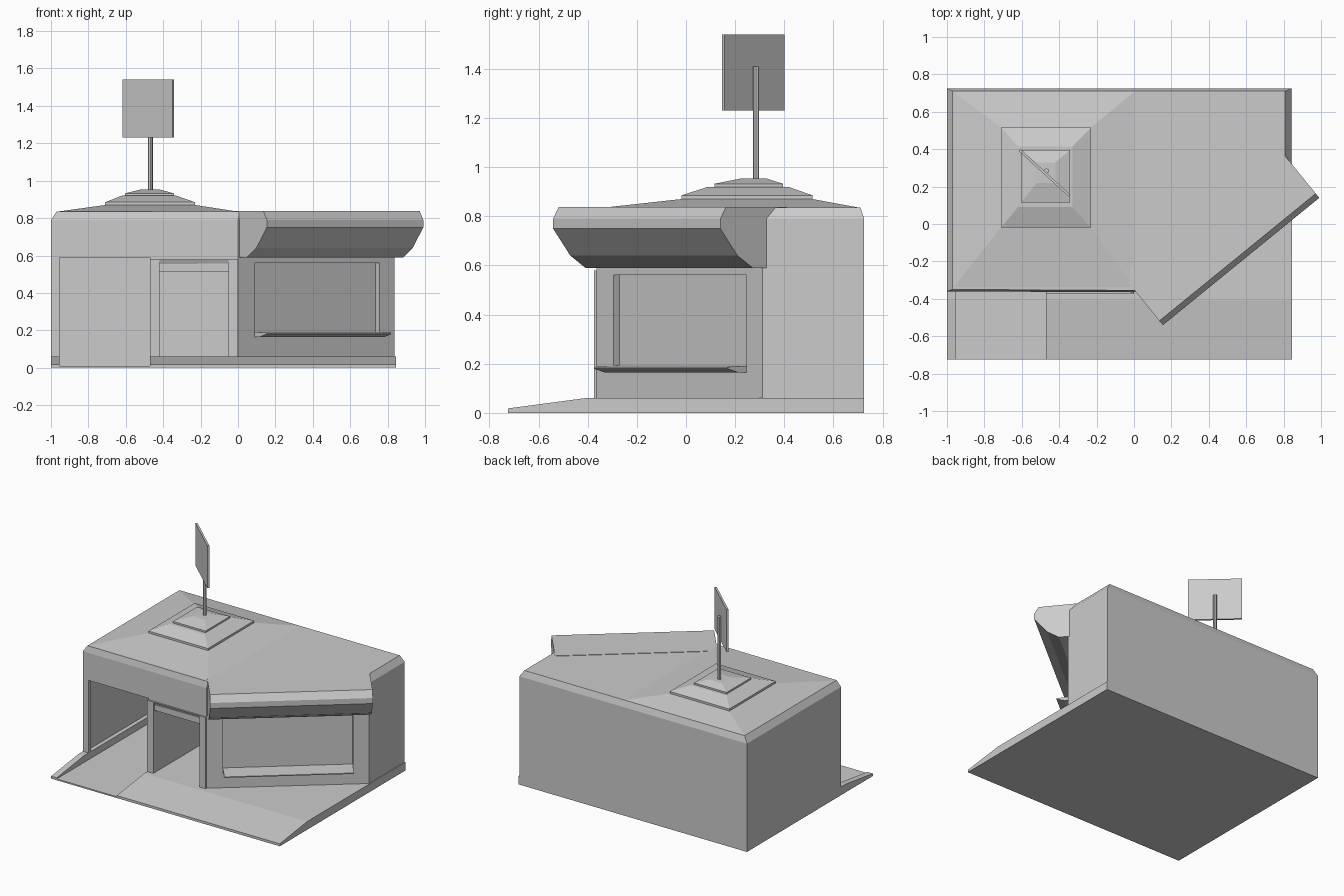
import bpy, bmesh
from mathutils import Vector

if "Cube" in bpy.data.objects:
    bpy.data.objects.remove(bpy.data.objects["Cube"])


def loft(name, loops):
    """Skin a list of equal-sized point loops and cap both ends."""
    bm = bmesh.new()
    rings = [[bm.verts.new(p) for p in loop] for loop in loops]
    n = len(rings[0])
    for a, b in zip(rings, rings[1:]):
        for i in range(n):
            j = (i + 1) % n
            bm.faces.new((a[i], a[j], b[j], b[i]))
    bm.faces.new(rings[0])
    bm.faces.new(rings[-1])
    bmesh.ops.recalc_face_normals(bm, faces=bm.faces)
    mesh = bpy.data.meshes.new(name)
    bm.to_mesh(mesh)
    bm.free()
    ob = bpy.data.objects.new(name, mesh)
    bpy.context.collection.objects.link(ob)
    return ob


def rect(x0, x1, y0, y1, z):
    return [(x0, y0, z), (x1, y0, z), (x1, y1, z), (x0, y1, z)]


def box(name, x0, x1, y0, y1, z0, z1):
    return loft(name, [rect(x0, x1, y0, y1, z0), rect(x0, x1, y0, y1, z1)])


def cut(ob, cutter):
    cutter.hide_render = True
    cutter.hide_set(True)
    m = ob.modifiers.new("cut", 'BOOLEAN')
    m.operation = 'DIFFERENCE'
    m.solver = 'EXACT'
    m.object = cutter


# Frame of the diagonal shop front: t along the wall, n outwards
A, B = Vector((0, -.37, 0)), Vector((.838, .312, 0))
T = (B - A).normalized()
N = Vector((T.y, -T.x, 0))


def diagonal(name, t0, t1, profile):
    return loft(name, [[A + T * t + N * n + Vector((0, 0, z)) for n, z in profile]
                       for t in (t0, t1)])


# Ground slab with sloping front and a flat driveway cut into it
slab_profile = [(-.725, 0), (-.725, .018), (-.41, .06), (.725, .06), (.725, 0)]
slab = loft("ground_slab", [[(x, y, z) for y, z in slab_profile] for x in (-1, .845)])

# Building body with chamfered roof edge
outline = [(-1, -.36), (0, -.365), (.838, .312), (.838, .725), (-1, .725)]
inner = [(-.97, -.35), (.01, -.355), (.808, .312), (.808, .71), (-.97, .71)]
body = loft("building_body", [[(x, y, .055) for x, y in outline],
                              [(x, y, .79) for x, y in outline],
                              [(x, y, .835) for x, y in inner]])

# Openings: driveway, garage bay, doorway room, window recess
cut(slab, box("driveway_cutter", -.955, -.47, -.9, .7, .01, .3))
cut(body, box("garage_cutter", -.985, -.47, -.9, .7, -.1, .59))
cut(body, box("door_cutter", -.42, -.05, -.9, .7, -.1, .515))
cut(body, diagonal("window_cutter", .115, .975,
                   [(-.035, .19), (.2, .19), (.2, .56), (-.035, .56)]))

# Garage pillar and doorway frame
box("garage_pillar", -1, -.955, -.36, -.33, .05, .6)
for name, x0, x1 in (("door_post_left", -.47, -.42), ("door_post_right", -.05, 0)):
    box(name, x0, x1, -.375, -.34, .055, .58)
loft("door_lintel", [rect(-.42, -.045, -.345, -.32, .515),
                     rect(-.465, 0, -.375, -.32, .58)])

# Rounded awning and window sill on the diagonal wall
diagonal("awning", .012, 1.09,
         [(-.12, .59), (.06, .59), (.14, .64), (.23, .75),
          (.23, .79), (.2, .838), (-.12, .838)])
diagonal("window_sill", .115, .975,
         [(-.02, .165), (.045, .165), (.1, .18), (.1, .187), (-.02, .192)])

# Low hipped roof rising to a stepped plinth
loft("roof_hip", [rect(-.97, .005, -.345, .71, .834),
                  rect(-.71, -.23, -.018, .515, .87)])
loft("roof_plinth", [rect(-.71, -.23, -.018, .515, .868),
                     rect(-.71, -.23, -.018, .515, .885),
                     rect(-.62, -.33, .09, .415, .92)])
loft("roof_plinth_top", [rect(-.605, -.342, .115, .395, .915),
                         rect(-.605, -.342, .115, .395, .932),
                         rect(-.52, -.42, .22, .33, .953)])

# Sign pole and diagonal sign board
bpy.ops.mesh.primitive_cylinder_add(vertices=8, radius=.013, depth=.48,
                                    location=(-.468, .285, 1.17))
bpy.context.object.name = "sign_pole"
p, q = Vector((-.612, .396, 0)), Vector((-.346, .152, 0))
off = Vector((.0045, .005, 0))
foot = [p - off, q - off, q + off, p + off]
loft("sign_board", [[v + Vector((0, 0, z)) for v in foot] for z in (1.23, 1.54)])
